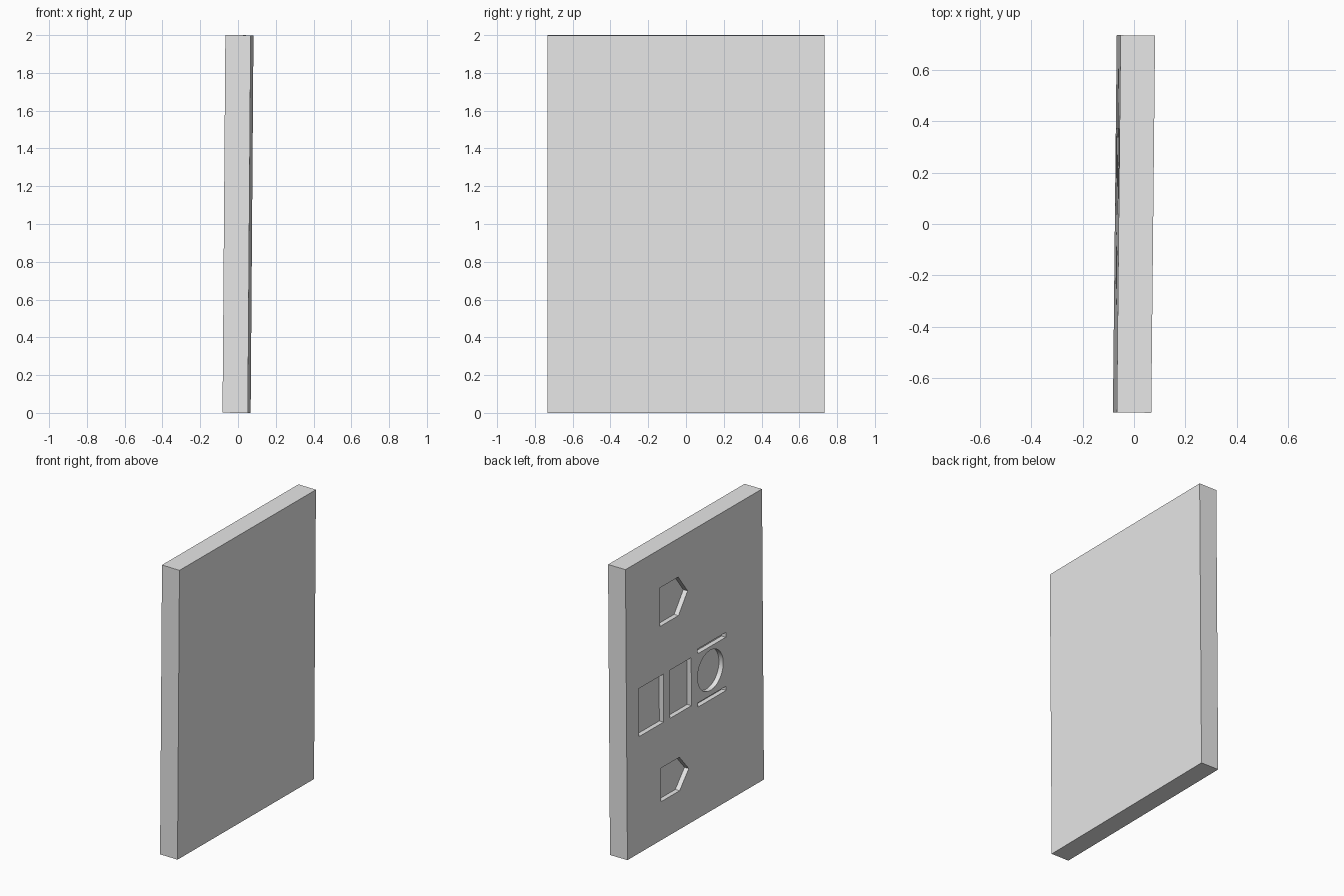
import bpy, bmesh, math

cube = bpy.data.objects.get("Cube")
if cube:
    bpy.data.objects.remove(cube, do_unlink=True)

THICK, WIDTH, HEIGHT, DEPTH = 0.134, 1.466, 1.999, 0.033


def make_object(name, bm):
    bmesh.ops.recalc_face_normals(bm, faces=bm.faces[:])
    mesh = bpy.data.meshes.new(name)
    bm.to_mesh(mesh)
    bm.free()
    obj = bpy.data.objects.new(name, mesh)
    bpy.context.collection.objects.link(obj)
    return obj


def add_prism(bm, outline):
    """Extrude a (y, z) outline through the -x face down to the recess floor."""
    face = bm.faces.new([bm.verts.new((-0.2, y, z - 1)) for y, z in outline])
    ext = bmesh.ops.extrude_face_region(bm, geom=[face])
    for v in ext["geom"]:
        if isinstance(v, bmesh.types.BMVert):
            v.co.x = DEPTH - THICK / 2


def rect(y0, y1, z0, z1):
    return [(y0, z0), (y1, z0), (y1, z1), (y0, z1)]


def arrow(z0, z1):
    """Square-backed pentagon pointing to -y."""
    return [(0.37, z0), (0.37, z1), (0.17, z1), (0.07, (z0 + z1) / 2), (0.17, z0)]


def circle(y, z, r, n=48):
    steps = [2 * math.pi * i / n for i in range(n)]
    return [(y + r * math.cos(a), z + r * math.sin(a)) for a in steps]


# Slab
bm = bmesh.new()
bmesh.ops.create_cube(bm, size=1)
bmesh.ops.scale(bm, vec=(THICK, WIDTH, HEIGHT), verts=bm.verts)
panel = make_object("panel", bm)

# Recesses: two arrows, two windows, a disc between two slots
bm = bmesh.new()
for outline in (
    arrow(1.47, 1.735),
    arrow(0.265, 0.495),
    rect(0.336, 0.602, 0.80, 1.13),
    rect(0.037, 0.268, 0.80, 1.13),
    circle(-0.168, 0.966, 0.138),
    rect(-0.335, -0.034, 1.13, 1.163),
    rect(-0.335, -0.034, 0.764, 0.793),
):
    add_prism(bm, outline)
cutter = make_object("recess_cutter", bm)
cutter.hide_render = True

# Cut, then drop the helper
mod = panel.modifiers.new("recesses", "BOOLEAN")
mod.operation = "DIFFERENCE"
mod.solver = "EXACT"
mod.object = cutter
bpy.ops.object.select_all(action="DESELECT")
bpy.context.view_layer.objects.active = panel
panel.select_set(True)
bpy.ops.object.modifier_apply(modifier=mod.name)
bpy.data.objects.remove(cutter, do_unlink=True)
bpy.ops.object.shade_smooth_by_angle(angle=math.radians(30))

# Plain grey finish
grey = bpy.data.materials.new("light_grey")
grey.use_nodes = True
grey.diffuse_color = (0.8, 0.8, 0.8, 1)
grey.node_tree.nodes["Principled BSDF"].inputs["Base Color"].default_value = (0.8, 0.8, 0.8, 1)
panel.data.materials.clear()
panel.data.materials.append(grey)

# Slight lean and turn
panel.location = (0, 0, 1)
panel.rotation_euler = (0, 0.0075, -0.0102)
